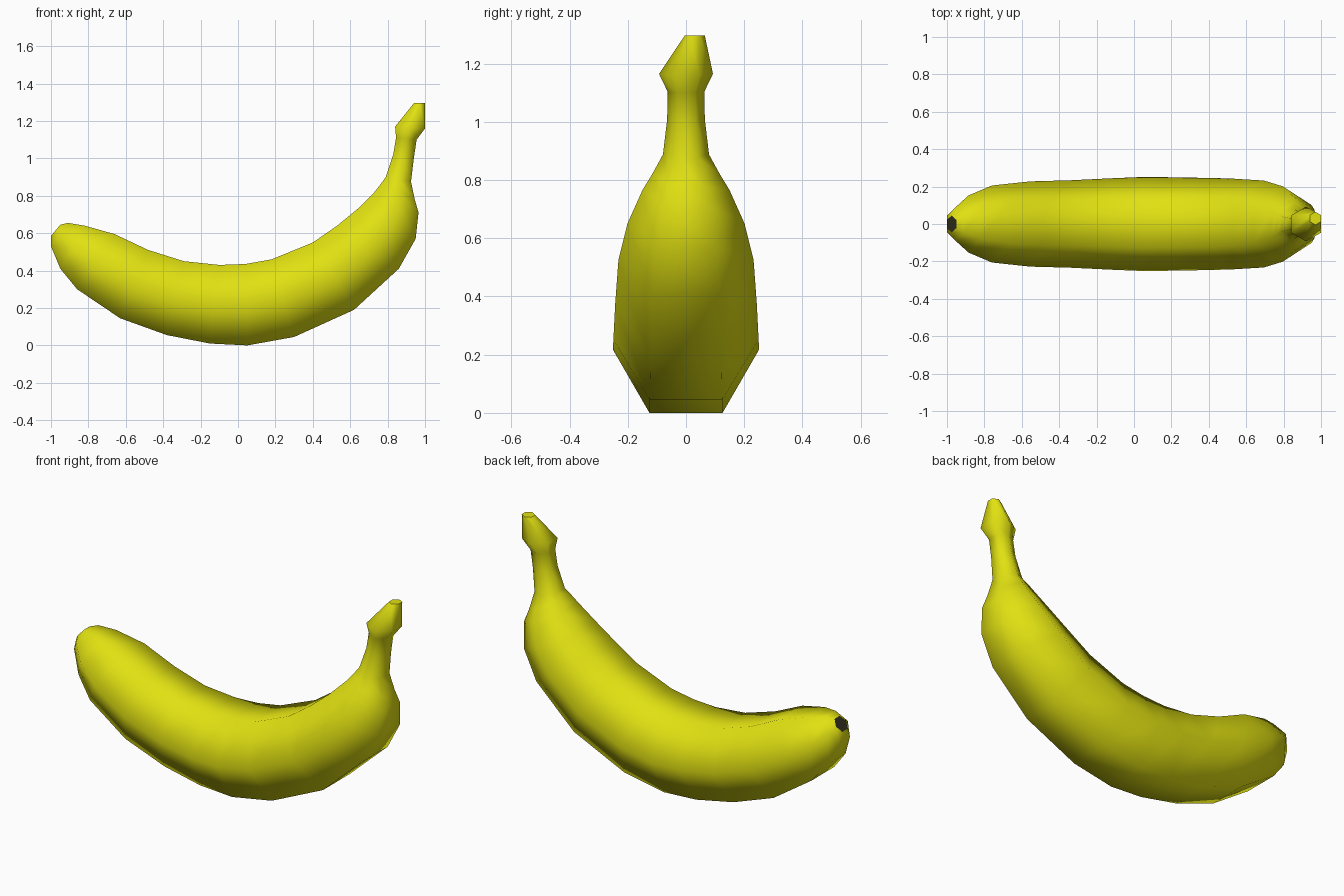
import bpy
import bmesh
from mathutils import Vector

default_cube = bpy.data.objects.get("Cube")
if default_cube:
    bpy.data.objects.remove(default_cube, do_unlink=True)


def make_material(name, colour):
    material = bpy.data.materials.new(name)
    material.use_nodes = True
    material.diffuse_color = colour
    shader = next(node for node in material.node_tree.nodes if node.type == "BSDF_PRINCIPLED")
    shader.inputs["Base Color"].default_value = colour
    shader.inputs["Roughness"].default_value = 0.6
    return material


def add_ring(bm, inner, outer, shift=0.0):
    """Regular hexagon spanning the inner and outer curve of the fruit."""
    top = Vector((inner[0], shift, inner[1]))
    bottom = Vector((outer[0], shift, outer[1]))
    middle = (top + bottom) / 2
    radius = (top - bottom).length / 3 ** 0.5
    side = Vector((0, radius, 0))
    points = (top + side / 2, middle + side, bottom + side / 2,
              bottom - side / 2, middle - side, top - side / 2)
    return [bm.verts.new(point) for point in points]


def bridge(bm, first, second):
    for i in range(len(first)):
        j = (i + 1) % len(first)
        bm.faces.new((first[i], first[j], second[j], second[i]))


# Matching points (x, z) along the inner and outer curves, blossom tip to stem
inner_curve = [(-.95, .645), (-.91, .655), (-.82, .64), (-.66, .595), (-.48, .51),
               (-.29, .45), (-.1, .43), (.04, .435), (.18, .46), (.4, .55),
               (.53, .64), (.64, .73), (.73, .82), (.765, .865), (.79, .9),
               (.83, 1.02), (.845, 1.11), (.84, 1.17), (.94, 1.295)]
outer_curve = [(-1, .585), (-1, .53), (-.95, .41), (-.86, .3), (-.63, .145),
               (-.38, .055), (-.15, .01), (.05, 0), (.3, .045), (.62, .19),
               (.86, .41), (.95, .57), (.965, .71), (.945, .78), (.925, .875),
               (.94, 1), (.955, 1.1), (1, 1.16), (1, 1.297)]

# Body and stem as one lofted skin, with the cut stem end leaning to one side
bm = bmesh.new()
last = len(inner_curve) - 1
rings = [add_ring(bm, a, b, .03 if i == last else 0)
         for i, (a, b) in enumerate(zip(inner_curve, outer_curve))]
for first, second in zip(rings, rings[1:]):
    bridge(bm, first, second)

# Closed ends: dark blossom tip, yellow stem cut
tip = bm.faces.new(rings[0])
stem_end = bm.faces.new(rings[-1])
bmesh.ops.recalc_face_normals(bm, faces=bm.faces[:])
for face in bm.faces:
    face.smooth = True
for cap in (tip, stem_end):
    cap.smooth = False
    for edge in cap.edges:
        edge.smooth = False
tip.material_index = 1

mesh = bpy.data.meshes.new("banana")
bm.to_mesh(mesh)
bm.free()
mesh.materials.append(make_material("ripe yellow", (.75, .75, .006, 1)))
mesh.materials.append(make_material("dark brown tip", (.03, .028, .012, 1)))
banana = bpy.data.objects.new("banana", mesh)
bpy.context.collection.objects.link(banana)
